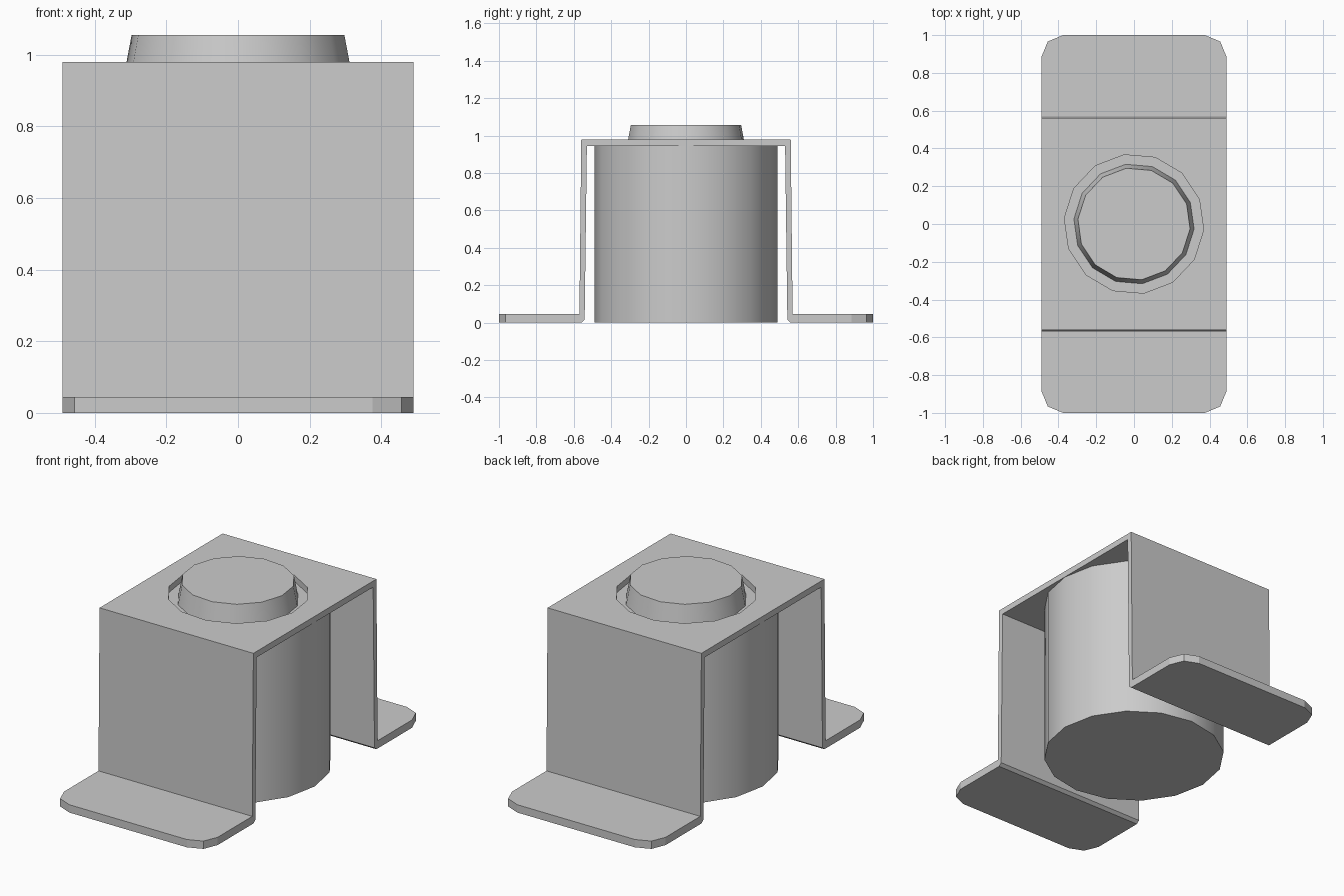
import bpy, bmesh, math

cube = bpy.data.objects.get("Cube")
if cube:
    bpy.data.objects.remove(cube, do_unlink=True)

grey = bpy.data.materials.new("light_grey")
grey.use_nodes = True
grey.diffuse_color = (0.6, 0.6, 0.6, 1)
grey.node_tree.nodes["Principled BSDF"].inputs["Base Color"].default_value = (0.6, 0.6, 0.6, 1)


def cylinder(name, sides, r_low, r_high, z_low, z_high, turn=0.0):
    bpy.ops.mesh.primitive_cone_add(vertices=sides, radius1=r_low, radius2=r_high,
                                    depth=z_high - z_low,
                                    location=(0, 0, (z_low + z_high) / 2),
                                    rotation=(0, 0, math.radians(turn)))
    ob = bpy.context.object
    ob.name = name
    ob.data.materials.append(grey)
    return ob


def smooth(ob, degrees):
    bpy.ops.object.select_all(action="DESELECT")
    ob.select_set(True)
    bpy.context.view_layer.objects.active = ob
    bpy.ops.object.shade_smooth_by_angle(angle=math.radians(degrees))


# Bent sheet bracket: half profile in y/z, mirrored, then extruded across x
half_width = 0.49
outer = [(0.56, 0.98), (0.57, 0.045), (1.0, 0.045)]
inner = [(1.0, 0.0), (0.56, 0.0), (0.542, 0.015), (0.53, 0.945)]
half = outer + inner
profile = half + [(-y, z) for y, z in reversed(half)]

bm = bmesh.new()
face = bm.faces.new([bm.verts.new((-half_width, y, z)) for y, z in profile])
result = bmesh.ops.extrude_face_region(bm, geom=[face])
moved = [v for v in result["geom"] if isinstance(v, bmesh.types.BMVert)]
bmesh.ops.translate(bm, verts=moved, vec=(2 * half_width, 0, 0))

# Rounded foot corners
corners = [e for e in bm.edges
           if all(abs(v.co.y) > 0.99 for v in e.verts)
           and abs(e.verts[0].co.x - e.verts[1].co.x) < 0.01]
bmesh.ops.bevel(bm, geom=corners, offset=0.115, segments=2, profile=0.5, affect="EDGES")
bmesh.ops.recalc_face_normals(bm, faces=bm.faces)
mesh = bpy.data.meshes.new("bracket")
bm.to_mesh(mesh)
bm.free()
mesh.materials.append(grey)
bracket = bpy.data.objects.new("bracket", mesh)
bpy.context.collection.objects.link(bracket)

# Round opening in the bracket top
cutter = cylinder("opening_cutter", 14, 0.37, 0.37, 0.9, 1.1, 8)
cutter.hide_render = True
cutter.hide_set(True)
cut = bracket.modifiers.new("opening", "BOOLEAN")
cut.operation = "DIFFERENCE"
cut.solver = "EXACT"
cut.object = cutter

# Main body and the raised button showing through the opening
body = cylinder("body", 16, 0.49, 0.49, 0.0, 0.944)
smooth(body, 40)
button = cylinder("button", 14, 0.32, 0.298, 0.94, 1.056, 8)
smooth(button, 30)
